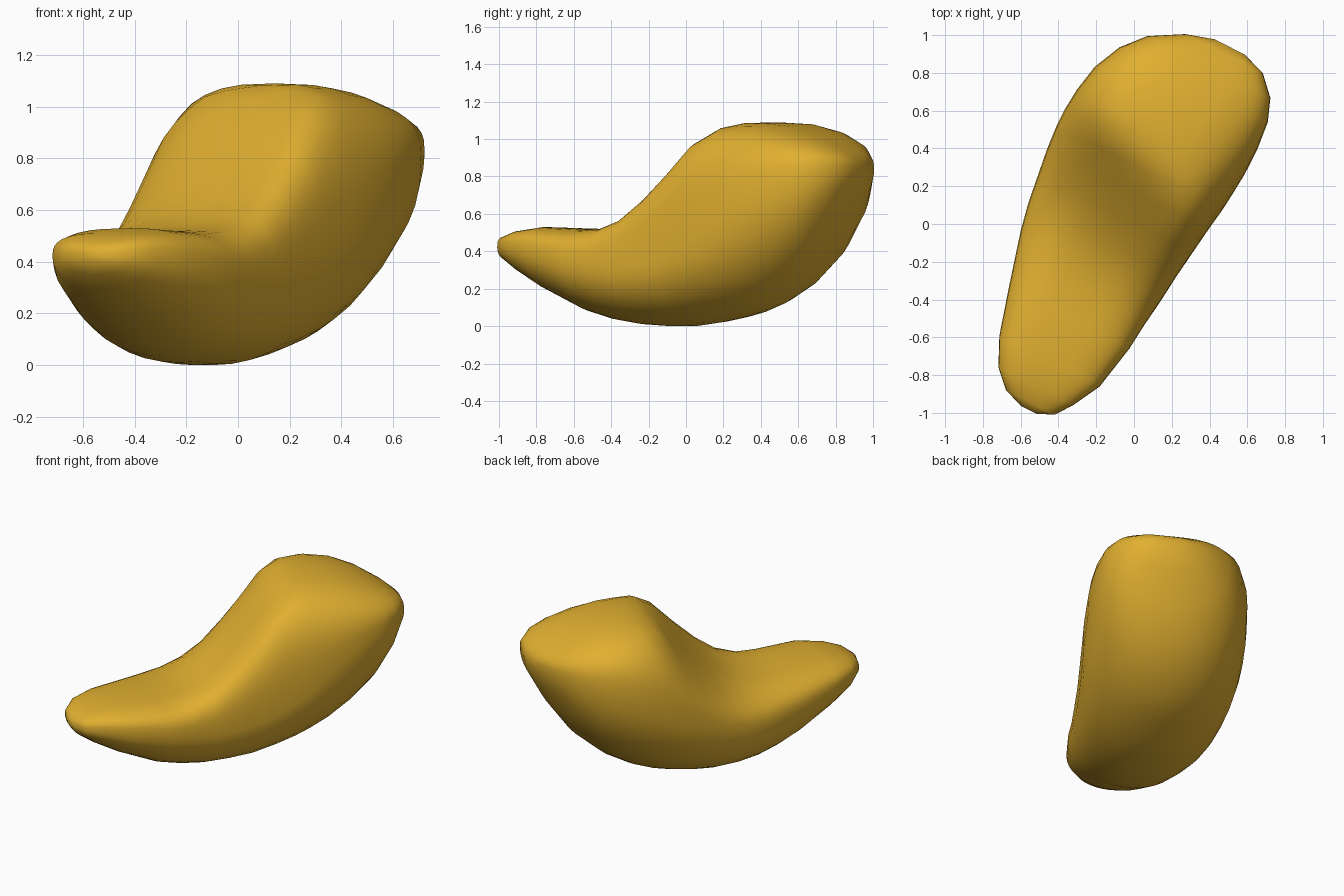
import bpy, bmesh, math
from mathutils import Vector

default = bpy.data.objects.get("Cube")
if default:
    bpy.data.objects.remove(default, do_unlink=True)

# Directions along and across the curved body, seen from above
ALONG = Vector((0.45, 0.893, 0))
ACROSS = Vector((0.893, -0.45, 0))
SIDES = 36

# Stations: distance along, left edge, right edge, underside, top, height of widest line
STATIONS = [
    (-1.13, -.10, -.01, .40, .45, .42),
    (-1.09, -.21, .08, .35, .48, .42),
    (-1.0, -.30, .145, .285, .51, .42),
    (-.85, -.37, .225, .2, .53, .4),
    (-.6, -.44, .275, .08, .52, .35),
    (-.45, -.48, .29, .035, .52, .33),
    (-.3, -.52, .31, .01, .55, .31),
    (-.15, -.55, .325, 0, .635, .32),
    (0, -.57, .345, 0, .77, .35),
    (.15, -.59, .365, .02, .92, .41),
    (.28, -.6, .385, .045, 1.06, .48),
    (.38, -.6, .395, .07, 1.09, .55),
    (.5, -.59, .405, .115, 1.09, .63),
    (.65, -.56, .405, .2, 1.08, .72),
    (.8, -.49, .39, .33, 1.04, .78),
    (.92, -.385, .345, .5, .99, .82),
    (1.02, -.21, .25, .69, .93, .84),
    (1.065, -.06, .12, .8, .89, .85),
]


def top_height(w):
    """Top profile, interpolated between stations."""
    w = min(max(w, STATIONS[0][0]), STATIONS[-1][0])
    for a, b in zip(STATIONS, STATIONS[1:]):
        if w <= b[0]:
            f = (w - a[0]) / (b[0] - a[0])
            return a[4] + f * (b[4] - a[4])
    return STATIONS[-1][4]


def rounded(value, power):
    """Superellipse coordinate for a sine or cosine."""
    return math.copysign(abs(value) ** (2 / power), value)


def section(bm, station):
    """One closed ring; the slope of the top runs askew across the body."""
    u, left, right, under, _, widest = station
    mid, half = (left + right) / 2, (right - left) / 2
    fade = max(0, 1 - u * u)
    ring = []
    for i in range(SIDES):
        angle = 2 * math.pi * i / SIDES
        c, s = math.cos(angle), math.sin(angle)
        # Fuller shoulder along the right rim, softer on the left
        power = 2.1 if s <= 0 else 3.2 if c > 0 else 2.8
        v = mid + half * rounded(c, power)
        skew = fade * (0.52 if v > 0 else 0.35)
        limit = top_height(u + skew * v) if s > 0 else under
        z = widest + abs(limit - widest) * rounded(s, power)
        ring.append(bm.verts.new(ALONG * u + ACROSS * v + Vector((0, 0, z))))
    return ring


# Curved body, lofted through the stations and closed at both tips
bm = bmesh.new()
rings = [section(bm, station) for station in STATIONS]
for a, b in zip(rings, rings[1:]):
    for i in range(SIDES):
        j = (i + 1) % SIDES
        bm.faces.new((a[i], a[j], b[j], b[i]))
for ring in (rings[0], rings[-1]):
    bm.faces.new(ring)
bmesh.ops.recalc_face_normals(bm, faces=bm.faces)

mesh = bpy.data.meshes.new("curved_body")
bm.to_mesh(mesh)
bm.free()
body = bpy.data.objects.new("curved_body", mesh)
bpy.context.collection.objects.link(body)
mesh.shade_smooth()

# Golden yellow surface
gold = bpy.data.materials.new("golden_yellow")
gold.use_nodes = True
colour = (0.75, 0.43, 0.03, 1)
gold.diffuse_color = colour
gold.node_tree.nodes["Principled BSDF"].inputs["Base Color"].default_value = colour
mesh.materials.append(gold)
